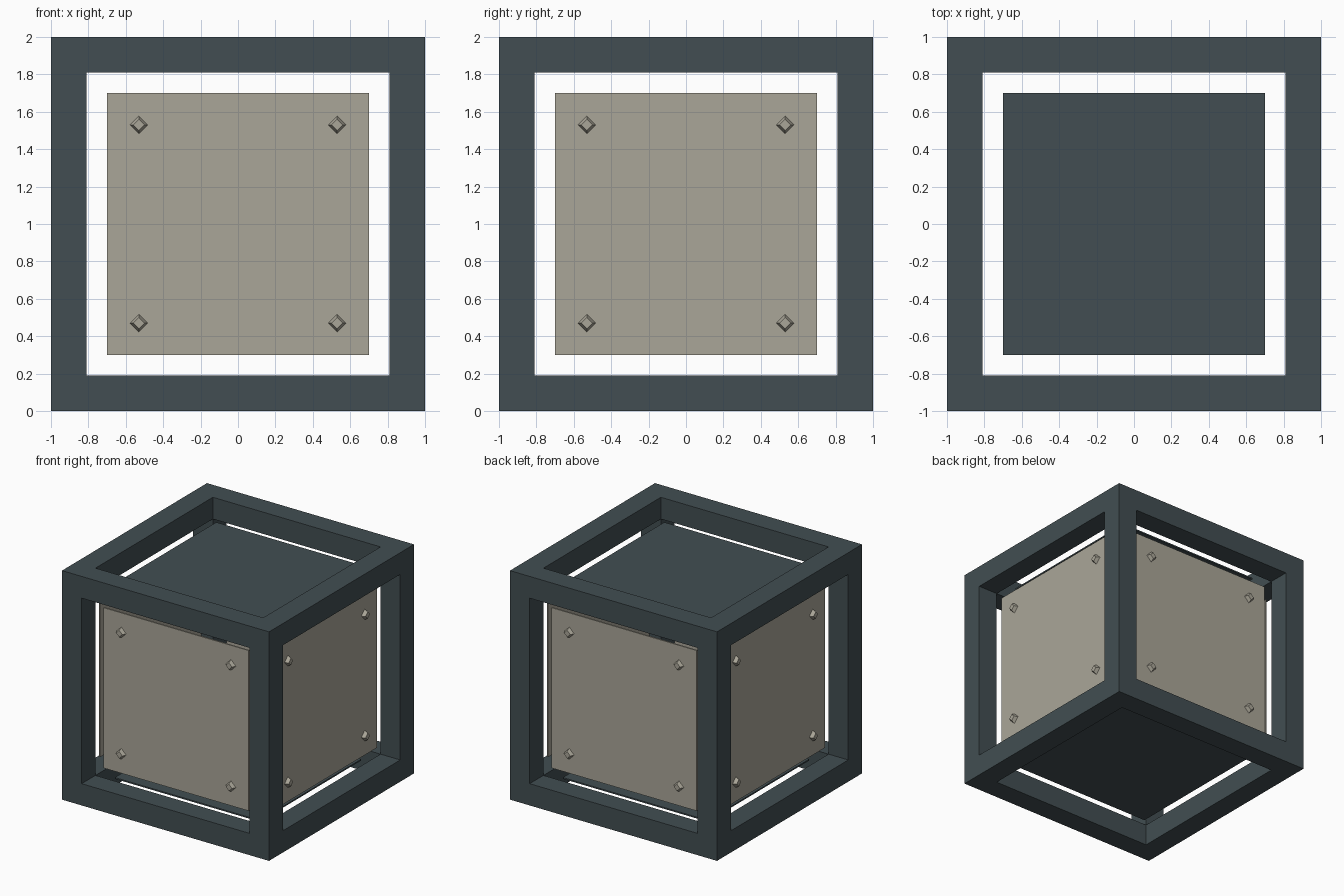
import bpy, bmesh, math
from itertools import product
from mathutils import Matrix, Vector

cube = bpy.data.objects.get("Cube")
if cube:
    bpy.data.objects.remove(cube, do_unlink=True)

INNER = 0.81      # half width of the frame openings
PANEL = 0.7       # half width of a panel
FACE = 0.853      # distance of a panel's outer face from the centre
THICK = 0.012
BOLT = 0.53       # bolt offset from the panel centre
CENTRE = Vector((0, 0, 1))


def material(name, colour):
    mat = bpy.data.materials.new(name)
    mat.use_nodes = True
    mat.diffuse_color = colour
    mat.node_tree.nodes["Principled BSDF"].inputs["Base Color"].default_value = colour
    return mat


def make_object(name, bm, mat, matrix=Matrix()):
    mesh = bpy.data.meshes.new(name)
    bm.to_mesh(mesh)
    bm.free()
    mesh.materials.append(mat)
    obj = bpy.data.objects.new(name, mesh)
    obj.matrix_world = Matrix.Translation(CENTRE) @ matrix
    bpy.context.collection.objects.link(obj)


steel = material("dark slate", (0.054, 0.076, 0.084, 1))
plate = material("warm grey", (0.402, 0.381, 0.314, 1))

# Open cube frame: keep the edge and corner cells of a 3x3x3 lattice
cuts = [-1, -INNER, INNER, 1]
cells = {c for c in product(range(3), repeat=3) if c.count(1) < 2}
bm = bmesh.new()
for cell in cells:
    for axis, side in product(range(3), (0, 1)):
        neighbour = list(cell)
        neighbour[axis] += 2 * side - 1
        if tuple(neighbour) in cells:
            continue
        u, v = (axis + 1) % 3, (axis + 2) % 3
        corners = []
        for du, dv in ((0, 0), (1, 0), (1, 1), (0, 1)):
            p = [0, 0, 0]
            p[axis] = cuts[cell[axis] + side]
            p[u] = cuts[cell[u] + du]
            p[v] = cuts[cell[v] + dv]
            corners.append(bm.verts.new(p))
        bm.faces.new(corners if side else corners[::-1])
bmesh.ops.remove_doubles(bm, verts=bm.verts, dist=0.001)
make_object("frame", bm, steel)


# Thin panel lying at +z, turned to its side afterwards
def panel(name, mat, matrix, bolts):
    bm = bmesh.new()
    bmesh.ops.create_cube(bm, size=1, matrix=Matrix.Translation((0, 0, FACE - THICK / 2))
                          @ Matrix.Diagonal((2 * PANEL, 2 * PANEL, THICK, 1)))
    make_object(name + "_panel", bm, mat, matrix)
    if not bolts:
        return
    # Four tapered diamond bolts
    height = 0.03
    bm = bmesh.new()
    for sx, sy in product((-1, 1), repeat=2):
        bmesh.ops.create_cone(bm, cap_ends=True, segments=4, radius1=0.047, radius2=0.03,
                              depth=height, matrix=Matrix.Translation(
                                  (sx * BOLT, sy * BOLT, FACE + height / 2)))
    # Point the diamond corners along the panel sides
    for v in bm.verts:
        c = Vector((math.copysign(BOLT, v.co.x), math.copysign(BOLT, v.co.y), 0))
        offset = v.co - c
        if abs(abs(offset.x) - abs(offset.y)) < 0.001:
            v.co = c + Matrix.Rotation(math.pi / 4, 3, 'Z') @ offset
    make_object(name + "_bolts", bm, mat, matrix)


# Side panels with bolts, then plain top and bottom panels
tilt = Matrix.Rotation(math.pi / 2, 4, 'X')
for i, name in enumerate(("front", "left", "back", "right")):
    panel(name, plate, Matrix.Rotation(i * math.pi / 2, 4, 'Z') @ tilt, True)
panel("top", steel, Matrix(), False)
panel("bottom", steel, Matrix.Rotation(math.pi, 4, 'X'), False)
